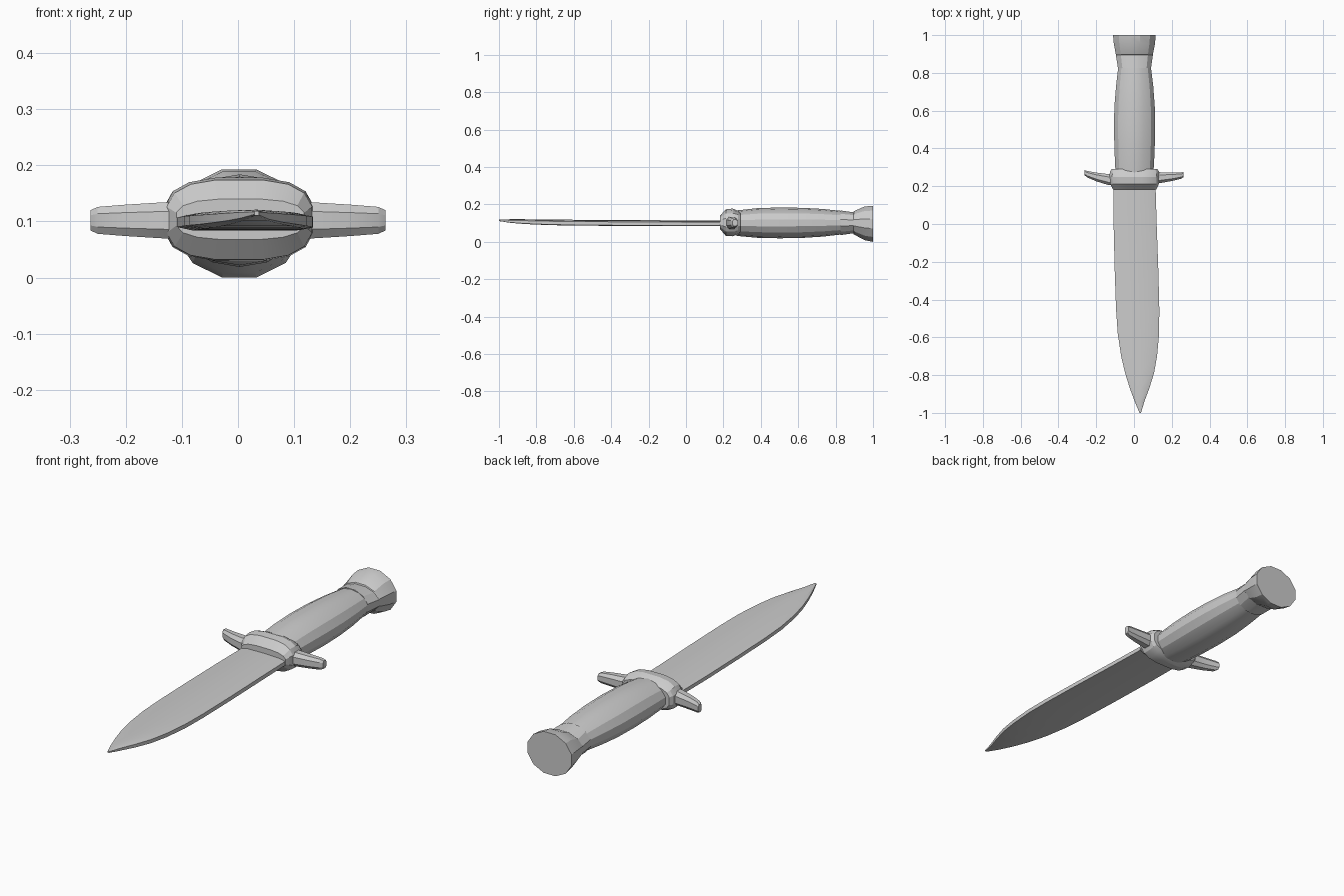
import bpy, bmesh, math


def loft(name, rings):
    """Skin a list of equal-length point rings and cap both ends."""
    bm = bmesh.new()
    loops = [[bm.verts.new(p) for p in ring] for ring in rings]
    n = len(loops[0])
    for a, b in zip(loops, loops[1:]):
        for i in range(n):
            j = (i + 1) % n
            bm.faces.new((a[i], a[j], b[j], b[i]))
    bm.faces.new(loops[0])
    bm.faces.new(loops[-1])
    bmesh.ops.recalc_face_normals(bm, faces=bm.faces)
    me = bpy.data.meshes.new(name)
    bm.to_mesh(me)
    bm.free()
    ob = bpy.data.objects.new(name, me)
    bpy.context.collection.objects.link(ob)
    bpy.ops.object.select_all(action='DESELECT')
    ob.select_set(True)
    bpy.context.view_layer.objects.active = ob
    bpy.ops.object.shade_smooth_by_angle(angle=math.radians(22))
    return ob


def oval(n, power=1.0):
    """Unit superellipse; power below 1 gives a squarer shape."""
    pts = []
    for i in range(n):
        t = 2 * math.pi * (i + 0.5) / n
        c, s = math.cos(t), math.sin(t)
        pts.append((math.copysign(abs(c) ** power, c),
                    math.copysign(abs(s) ** power, s)))
    return pts


def fit(pts):
    """Scale a section so that it touches the unit square."""
    mx = max(abs(p[0]) for p in pts)
    my = max(abs(p[1]) for p in pts)
    return [(p[0] / mx, p[1] / my) for p in pts]


def loft_y(name, shape, stations):
    """Stations are (y, x min, x max, z min, z max)."""
    return loft(name, [[((x0 + x1) / 2 + u * (x1 - x0) / 2, y,
                         (z0 + z1) / 2 + v * (z1 - z0) / 2) for u, v in shape]
                       for y, x0, x1, z0, z1 in stations])


# Blade: slim flat section, following the asymmetric outline to the tip
blade_shape = [(-1, -0.6), (-0.75, -1), (0.85, -1), (1, -0.8),
               (1, 0.4), (0.75, 0.8), (0.1, 1), (-0.75, 0.9), (-1, 0.5)]
loft_y("blade", blade_shape, [
    (0.24, -0.110, 0.113, 0.084, 0.115),
    (0.00, -0.108, 0.120, 0.084, 0.115),
    (-0.25, -0.102, 0.129, 0.085, 0.116),
    (-0.45, -0.095, 0.134, 0.086, 0.117),
    (-0.58, -0.086, 0.133, 0.087, 0.118),
    (-0.70, -0.068, 0.122, 0.089, 0.119),
    (-0.79, -0.047, 0.106, 0.092, 0.120),
    (-0.87, -0.022, 0.081, 0.096, 0.121),
    (-0.94, 0.004, 0.055, 0.102, 0.121),
    (-1.00, 0.029, 0.037, 0.111, 0.119)])

# Guard block: rounded slab, tapered at the front and back
loft_y("guard_block", fit(oval(16, 0.7)), [
    (0.182, -0.110, 0.118, 0.068, 0.140),
    (0.213, -0.127, 0.132, 0.032, 0.174),
    (0.250, -0.131, 0.135, 0.030, 0.178),
    (0.278, -0.127, 0.132, 0.040, 0.166),
    (0.292, -0.118, 0.123, 0.050, 0.156)])

# Guard arms: tapered, swept back toward the handle
for side, label, base_y, tip_y in ((-1, "left", 0.235, 0.270), (1, "right", 0.245, 0.259)):
    stations = [(0.10, base_y, 0.030, 0.033), (0.135, base_y, 0.029, 0.032),
                (0.20, base_y * 0.6 + tip_y * 0.4, 0.023, 0.028),
                (0.25, base_y * 0.15 + tip_y * 0.85, 0.017, 0.024),
                (0.263, tip_y + 0.003, 0.013, 0.018)]
    loft(label + "_guard_arm",
         [[(side * x, y + u * ry, 0.102 + v * rz) for u, v in fit(oval(8, 0.8))]
          for x, y, ry, rz in stations])

# Handle: swelling grip that narrows toward the pommel
loft_y("handle", fit(oval(14)), [
    (0.27, -0.098, 0.103, 0.032, 0.168),
    (0.38, -0.103, 0.109, 0.022, 0.180),
    (0.50, -0.106, 0.112, 0.019, 0.184),
    (0.62, -0.104, 0.110, 0.021, 0.182),
    (0.73, -0.095, 0.102, 0.028, 0.176),
    (0.835, -0.083, 0.089, 0.040, 0.165)])

# Pommel: collar with a small step, then a flared flat cap
loft_y("pommel", fit(oval(12)), [
    (0.825, -0.085, 0.090, 0.036, 0.168),
    (0.895, -0.096, 0.100, 0.046, 0.158),
    (0.897, -0.096, 0.100, 0.040, 0.164),
    (0.955, -0.107, 0.111, 0.009, 0.189),
    (1.00, -0.111, 0.115, 0.000, 0.193)])
